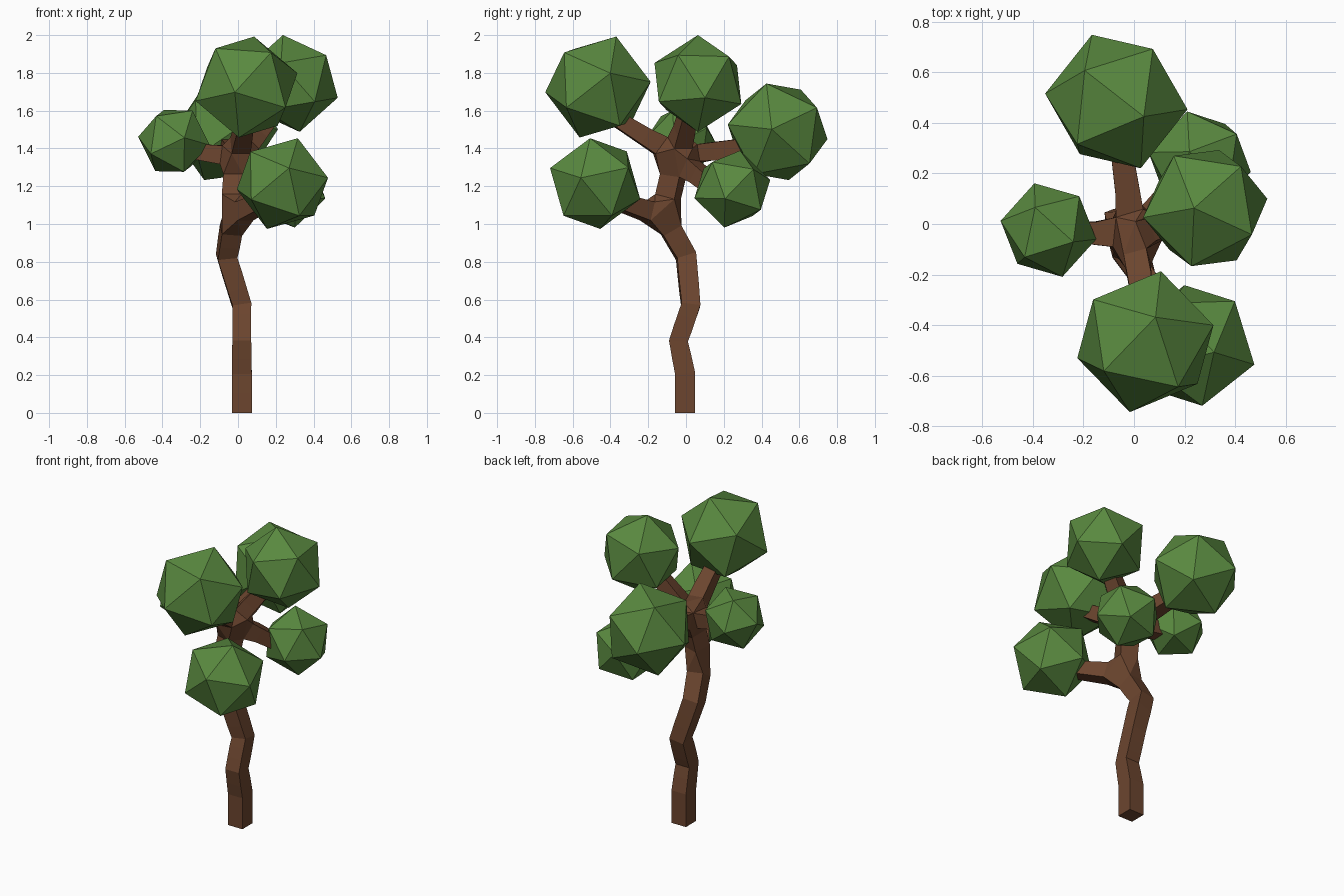
import bpy, bmesh
from mathutils import Vector, Matrix

if "Cube" in bpy.data.objects:
    bpy.data.objects.remove(bpy.data.objects["Cube"])


def material(name, rgb):
    m = bpy.data.materials.new(name)
    m.diffuse_color = (*rgb, 1)
    m.use_nodes = True
    m.node_tree.nodes["Principled BSDF"].inputs["Base Color"].default_value = m.diffuse_color
    return m


bark = material("bark", (0.15, 0.06, 0.028))
leaf = material("leaf", (0.10, 0.25, 0.05))


def add_object(name, mesh, mat):
    obj = bpy.data.objects.new(name, mesh)
    bpy.context.collection.objects.link(obj)
    mesh.materials.append(mat)
    return obj


# Trunk and branches: a skeleton of (point, half width), skinned to square limbs
trunk = [((0.02, -0.005, 0), .053), ((0.02, -0.005, .21), .053),
         ((0.02, -0.04, .38), .05), ((0.02, 0.025, .57), .05),
         ((-0.06, 0.0, .83), .052), ((-0.025, -0.12, 1.04), .055),
         ((0.0, -0.045, 1.355), .055)]
LOW_FORK, TOP_FORK = 5, 6
branches = [(LOW_FORK, (0.2, -0.45, 1.15)),
            (TOP_FORK, (0.05, -0.42, 1.59)),
            (TOP_FORK, (0.23, 0.03, 1.65)),
            (TOP_FORK, (-0.07, 0.43, 1.43)),
            (TOP_FORK, (0.2, 0.2, 1.15)),
            (TOP_FORK, (-0.28, -0.03, 1.39))]
points = [p for p, _ in trunk] + [end for _, end in branches]
widths = [w for _, w in trunk] + [.038] * len(branches)
edges = [(i, i + 1) for i in range(len(trunk) - 1)]
edges += [(start, len(trunk) + i) for i, (start, _) in enumerate(branches)]

mesh = bpy.data.meshes.new("trunk_and_branches")
mesh.from_pydata(points, edges, [])
tree = add_object("trunk_and_branches", mesh, bark)
skin = tree.modifiers.new("Skin", 'SKIN')
skin.branch_smoothing = 0
for i, sv in enumerate(mesh.skin_vertices[0].data):
    sv.radius = (widths[i], widths[i])
    sv.use_root = i == 0


# Foliage: icosahedra turned so two neighbouring corners point along a and b
def frame(a, b):
    a = Vector(a).normalized()
    n = a.cross(Vector(b)).normalized()
    return Matrix((a, n.cross(a), n)).transposed()


def foliage(name, centre, radius, a, b):
    bm = bmesh.new()
    bmesh.ops.create_icosphere(bm, subdivisions=1, radius=radius)
    bm.verts.ensure_lookup_table()
    v0 = bm.verts[0]
    v1 = v0.link_edges[0].other_vert(v0)
    turn = frame(a, b) @ frame(v0.co, v1.co).transposed()
    bm.transform(Matrix.Translation(centre) @ turn.to_4x4())
    me = bpy.data.meshes.new(name)
    bm.to_mesh(me)
    bm.free()
    add_object(name, me, leaf)


foliage("foliage_front_top", (.045, -.466, 1.725), .287, (.04, .096, .265), (.272, .066, .075))
foliage("foliage_top", (.282, .063, 1.744), .26, (-.044, 0, .256), (-.245, -.037, .077))
foliage("foliage_back", (-.07, .485, 1.488), .284, (.11, -.06, .258), (.096, -.262, .038))
foliage("foliage_front_low", (.235, -.481, 1.214), .255, (.082, -.027, .241), (.24, -.075, .019))
foliage("foliage_back_low", (.26, .245, 1.185), .212, (-.04, .041, .201), (-.05, .2, .053))
foliage("foliage_left", (-.339, -.024, 1.44), .194, (.188, -.036, -.022), (.066, -.184, .015))
